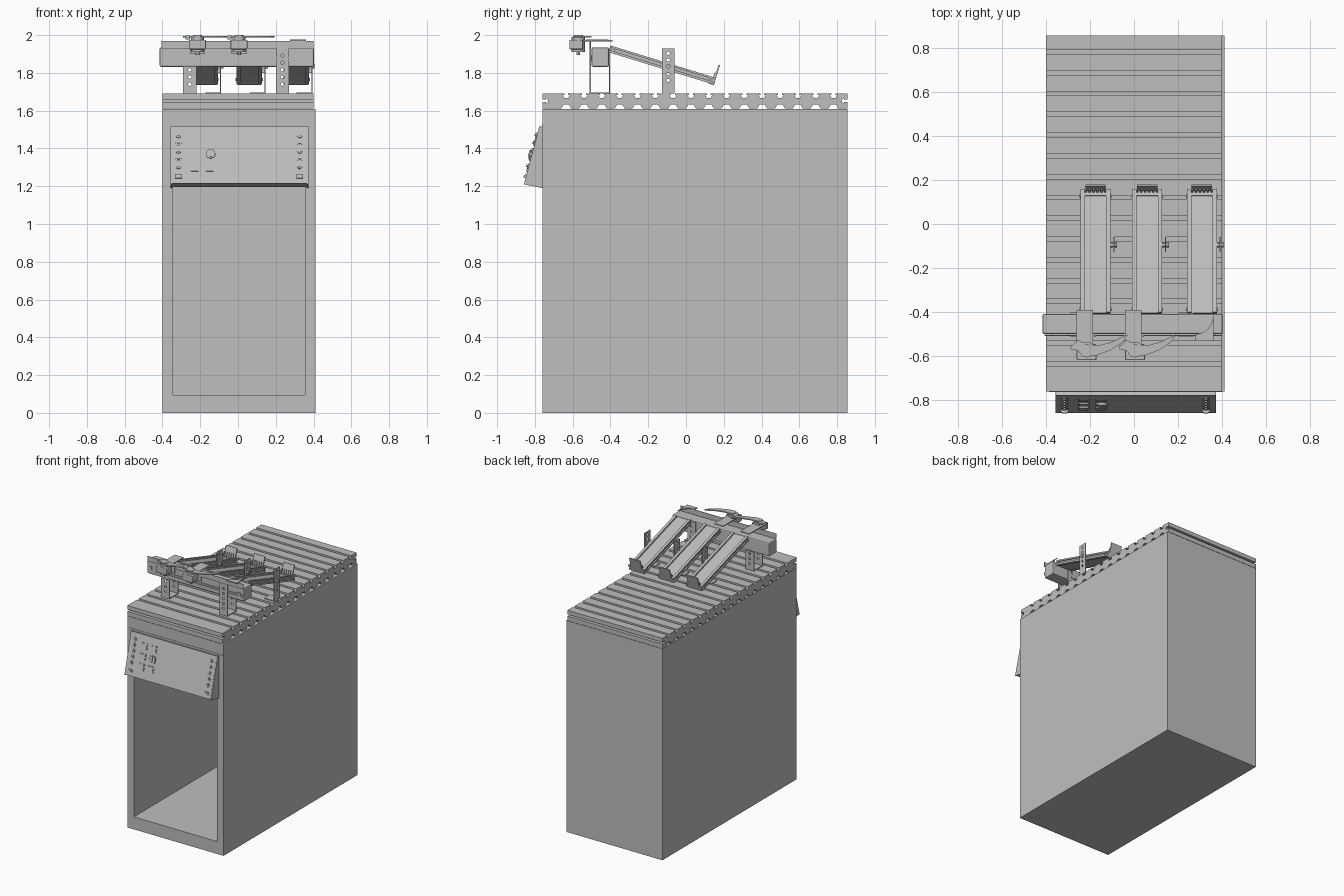
import bpy, bmesh, math
from mathutils import Matrix, Vector

if "Cube" in bpy.data.objects:
    bpy.data.objects.remove(bpy.data.objects["Cube"], do_unlink=True)

grey = bpy.data.materials.new("light_grey")
grey.use_nodes = True
GREY = (0.52, 0.52, 0.52, 1)
grey.diffuse_color = GREY
grey.node_tree.nodes["Principled BSDF"].inputs["Base Color"].default_value = GREY
IDENT = Matrix.Identity(4)


def finish(name, bm, mat=IDENT, smooth=False):
    bmesh.ops.recalc_face_normals(bm, faces=bm.faces)
    bm.transform(mat)
    me = bpy.data.meshes.new(name)
    bm.to_mesh(me)
    bm.free()
    me.materials.append(grey)
    ob = bpy.data.objects.new(name, me)
    bpy.context.collection.objects.link(ob)
    if smooth:
        bpy.ops.object.select_all(action='DESELECT')
        ob.select_set(True)
        bpy.context.view_layer.objects.active = ob
        bpy.ops.object.shade_smooth_by_angle()
    return ob


def box(name, x, y, z, mat=IDENT, bevel=0):
    bm = bmesh.new()
    bmesh.ops.create_cube(bm, size=1)
    for v in bm.verts:
        v.co = Vector([a[0] + (c + 0.5) * (a[1] - a[0]) for a, c in zip((x, y, z), v.co)])
    if bevel:
        bmesh.ops.bevel(bm, geom=bm.edges[:], offset=bevel, segments=2, affect='EDGES', profile=0.5)
    return finish(name, bm, mat)


def prism(name, pts, axis, lo, hi, mat=IDENT):
    """Extrude a closed outline along x ('X', points are y,z) or z ('Z', points are x,y)."""
    bm = bmesh.new()
    place = (lambda a, b: (lo, a, b)) if axis == 'X' else (lambda a, b: (a, b, lo))
    face = bm.faces.new([bm.verts.new(place(a, b)) for a, b in pts])
    ext = bmesh.ops.extrude_face_region(bm, geom=[face])
    step = Vector((hi - lo, 0, 0) if axis == 'X' else (0, 0, hi - lo))
    bmesh.ops.translate(bm, vec=step, verts=[g for g in ext['geom'] if isinstance(g, bmesh.types.BMVert)])
    return finish(name, bm, mat)


def cylinder(name, centre, r, depth, mat=IDENT, rot=IDENT, sides=24):
    bm = bmesh.new()
    bmesh.ops.create_cone(bm, cap_ends=True, segments=sides, radius1=r, radius2=r, depth=depth,
                          matrix=Matrix.Translation(centre) @ rot)
    return finish(name, bm, mat, True)


def drill(ob, centres, axis, r=0.009):
    """Cut a row of round holes through a plate."""
    rot = Matrix.Rotation(math.pi / 2, 4, 'Y' if axis == 'X' else 'X')
    bm = bmesh.new()
    for c in centres:
        bmesh.ops.create_cone(bm, cap_ends=True, segments=14, radius1=r, radius2=r, depth=0.05,
                              matrix=Matrix.Translation(c) @ rot)
    cutter = finish("hole_cutter", bm)
    cutter.hide_render = True
    mod = ob.modifiers.new("holes", 'BOOLEAN')
    mod.operation, mod.solver, mod.object = 'DIFFERENCE', 'EXACT', cutter
    bpy.context.view_layer.objects.active = ob
    bpy.ops.object.modifier_apply(modifier=mod.name)
    bpy.data.objects.remove(cutter, do_unlink=True)


# Cabinet with a deep open bay in the front
bm = bmesh.new()
outer = [(-0.4, 0), (0.41, 0), (0.41, 1.61), (-0.4, 1.61)]
inner = [(-0.345, 0.095), (0.355, 0.095), (0.355, 1.45), (-0.345, 1.45)]
ring = lambda pts, y: [bm.verts.new((x, y, z)) for x, z in pts]
loops = [ring(outer, 0.855), ring(outer, -0.76), ring(inner, -0.76), ring(inner, 0.8)]
for a, b in zip(loops, loops[1:]):
    for i in range(4):
        j = (i + 1) % 4
        bm.faces.new((a[i], a[j], b[j], b[i]))
bm.faces.new(loops[0])
bm.faces.new(loops[-1])
finish("cabinet", bm)
box("front_seam", (-0.385, 0.4), (-0.763, -0.759), (1.522, 1.527))

# Slotted table top, extruded across the cabinet
TOP, LOW, PITCH = 1.69, 1.612, 0.0943
slots = [-0.634 + PITCH * k for k in range(16)]
side_slot = [(0, 0.033), (0.018, 0.033), (0.018, 0.026), (0.03, 0.033), (0.03, 0.047), (0.018, 0.054),
             (0.018, 0.047), (0, 0.047)]
outline = [(-0.76, LOW)] + [(-0.76 + d, LOW + h) for d, h in side_slot] + [(-0.76, TOP)]
for y in slots:
    outline += [(y + a, TOP - d) for a, d in ((-0.01, 0), (-0.01, 0.008), (-0.019, 0.008), (-0.01, 0.023),
                                              (0.01, 0.023), (0.019, 0.008), (0.01, 0.008), (0.01, 0))]
outline += [(0.855, TOP)] + [(0.855 - d, LOW + h) for d, h in reversed(side_slot)] + [(0.855, LOW)]
for y in reversed(slots):
    outline += [(y + a, LOW + d) for a, d in ((0.026, 0), (0.014, 0.02), (-0.014, 0.02), (-0.026, 0))]
prism("table_top", outline, 'X', -0.4, 0.4)

# Sloping control panel
prism("control_panel", [(-0.76, 1.195), (-0.857, 1.215), (-0.777, 1.515), (-0.76, 1.51)], 'X', -0.35, 0.365)
for x in (-0.357, 0.365):
    prism("panel_cheek", [(-0.757, 1.19), (-0.857, 1.21), (-0.777, 1.515), (-0.757, 1.515)], 'X', x, x + 0.007)
up = Vector((0, 0.08, 0.3)).normalized()
out = Vector((0, -up.z, up.y))
PANEL = Matrix.Translation((0, -0.857, 1.215)) @ Matrix(((1, 0, 0), (0, up.y, up.z), (0, out.y, out.z))).transposed().to_4x4()
for x in (-0.315, 0.327):
    for k in range(5):
        v = 0.094 + k * 0.0425
        cylinder("socket_ring", (x, v, 0.002), 0.015, 0.006, PANEL, sides=16)
        cylinder("socket_pin", (x, v, 0.006), 0.007, 0.012, PANEL, sides=12)
    box("connector", (x - 0.018, x + 0.018), (0.028, 0.048), (0, 0.008), PANEL)
    box("connector_insert", (x - 0.011, x + 0.011), (0.033, 0.043), (0, 0.012), PANEL)
for x in (-0.228, -0.15):
    for v in (0.085, 0.155, 0.23):
        box("button_base", (x - 0.025, x + 0.025), (v - 0.025, v + 0.025), (0, 0.003), PANEL)
        box("button_cap", (x - 0.02, x + 0.02), (v - 0.02, v + 0.02), (0, 0.006), PANEL)
cylinder("key_switch", (-0.145, 0.16, 0.005), 0.025, 0.014, PANEL)
box("key_grip", (-0.149, -0.141), (0.142, 0.178), (0.01, 0.018), PANEL)

# Conveyor beam with front grooves, back fence and corner guide
box("conveyor_beam", (-0.415, 0.402), (-0.5, -0.408), (1.832, 1.935), bevel=0.008)
for z in (1.862, 1.877):
    box("beam_rib", (-0.3, 0.4), (-0.506, -0.499), (z, z + 0.006))
box("beam_fence", (-0.405, 0.4), (-0.508, -0.504), (1.93, 1.968))
for x in (-0.388, 0.357):
    box("beam_end_cap", (x - 0.013, x + 0.013), (-0.505, -0.499), (1.868, 1.893))
arc = [(0.28 + 0.08 * math.sin(a), -0.41 - 0.09 * math.cos(a))
       for a in [math.pi / 2 * i / 10 for i in range(11)]]
prism("corner_guide", [(0.275, -0.53), (0.36, -0.53)] + arc[::-1], 'Z', 1.968, 1.976)

# Beam legs: drilled angle brackets front and back
for x, top in ((-0.255, 1.835), (0.235, 1.93)):
    for y0, toe in ((-0.51, 1), (-0.408, -1)):
        leg = box("beam_leg", (x - 0.035, x + 0.035), (y0, y0 + 0.006), (1.69, top))
        drill(leg, [(x, y0 + 0.003, 1.74 + 0.038 * i) for i in range(5) if 1.75 + 0.038 * i < top], 'Y')
    box("leg_foot", (x - 0.035, x + 0.035), (-0.51, -0.402), (1.69, 1.696))

# Three sloping chutes, each with side rails, end stop and drilled support
slope = math.atan2(-0.175, 0.57)
LENGTH = 0.585
for cx in (-0.175, 0.06, 0.308):
    m = Matrix.Translation((cx, -0.4, 1.945)) @ Matrix.Rotation(slope, 4, 'X')
    box("chute_bed", (-0.05, 0.05), (0, LENGTH), (-0.034, -0.012), m)
    for s in (-1, 1):
        x = sorted((s * 0.048, s * 0.068))
        box("chute_rail_upper", x, (0, LENGTH), (-0.011, 0), m)
        box("chute_rail_core", sorted((s * 0.048, s * 0.06)), (0, LENGTH), (-0.03, -0.005), m)
        box("chute_rail_lower", x, (0, LENGTH), (-0.037, -0.024), m)
        for v in (0.02, LENGTH - 0.03):
            cylinder("rail_bolt", (s * 0.068, v, -0.018), 0.008, 0.008, m,
                     Matrix.Rotation(math.pi / 2, 4, 'Y'), 12)
    box("end_stop", (-0.046, 0.046), (LENGTH - 0.008, LENGTH), (-0.035, 0.07), m)
    box("end_stop_base", (-0.06, 0.06), (LENGTH - 0.03, LENGTH), (-0.04, -0.005), m)
    for i in range(6):
        x = -0.045 + 0.018 * i
        box("stop_rib", (x - 0.004, x + 0.004), (LENGTH - 0.016, LENGTH - 0.006), (-0.005, 0.025), m)
    px = cx + 0.083
    post = box("chute_support", (px - 0.003, px + 0.003), (-0.128, -0.06), (1.69, 1.93))
    drill(post, [(px, -0.094, 1.76 + 0.036 * i) for i in range(5)], 'X')
    box("support_foot", (px - 0.08, px), (-0.128, -0.06), (1.69, 1.696))
    cylinder("support_bolt", (px, -0.094, 1.835), 0.013, 0.03,
             rot=Matrix.Rotation(math.pi / 2, 4, 'Y'), sides=12)
    box("support_clamp", (px - 0.018, px), (-0.105, -0.083), (1.8, 1.845))

# Two swinging sorter arms on rotary drives
arm = [(-0.075, 0.012), (-0.035, 0.045), (-0.005, 0.022), (0.06, 0.02), (0.115, 0.035), (0.188, 0.07),
       (0.165, 0.035), (0.11, -0.002), (0.04, -0.028), (-0.01, -0.028), (-0.04, -0.004), (-0.07, 0)]
for cx in (-0.215, 0.005):
    m = Matrix.Translation((cx, -0.57, 0))
    box("drive_body", (-0.045, 0.045), (-0.048, 0.025), (1.925, 1.975), m, 0.006)
    cylinder("drive_hub", (0, 0, 1.95), 0.035, 0.08, m)
    cylinder("drive_stem", (0, 0, 1.91), 0.01, 0.03, m, sides=12)
    box("drive_mount", (-0.045, 0.03), (0.02, 0.18), (1.967, 1.973), m)
    box("drive_bracket", (-0.04, 0.04), (0.058, 0.064), (1.9, 1.972), m)
    prism("sorter_arm", arm, 'Z', 1.987, 1.996, m)
    cylinder("arm_boss", (0, 0, 1.992), 0.024, 0.016, m)
    cylinder("arm_pivot", (-0.05, 0.012, 1.988), 0.012, 0.02, m, sides=14)
